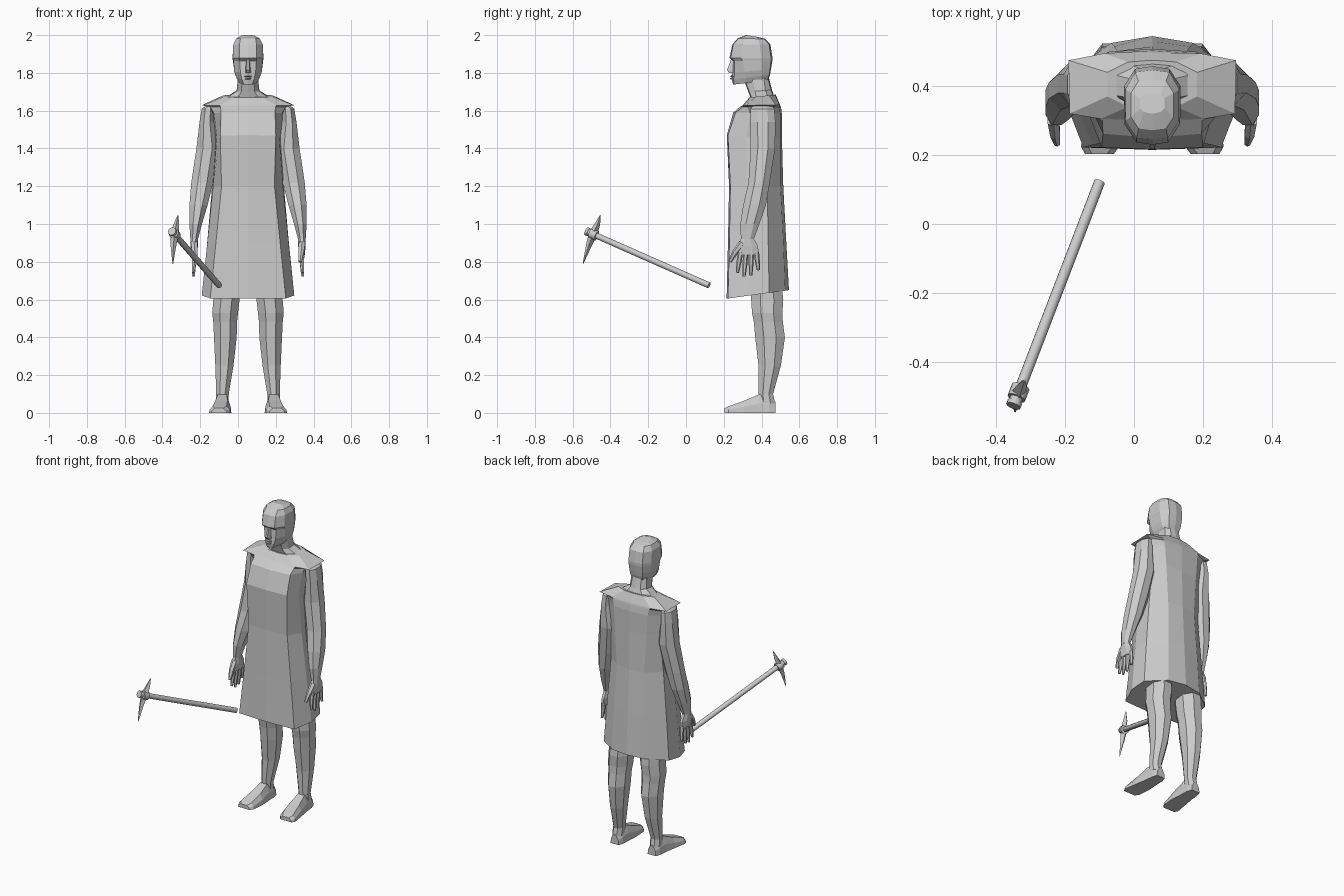
import bpy, bmesh, math
from mathutils import Vector

CX = 0.053  # body centre line
grey = bpy.data.materials.new("plain grey")
grey.diffuse_color = (0.6, 0.6, 0.6, 1)


def loft(name, rings, smooth=False):
    """Skin a list of equal point loops and cap both ends."""
    bm = bmesh.new()
    loops = [[bm.verts.new(p) for p in r] for r in rings]
    n = len(loops[0])
    for a, b in zip(loops, loops[1:]):
        for i in range(n):
            j = (i + 1) % n
            bm.faces.new((a[i], a[j], b[j], b[i]))
    bm.faces.new(loops[0][::-1])
    bm.faces.new(loops[-1])
    bmesh.ops.recalc_face_normals(bm, faces=bm.faces)
    me = bpy.data.meshes.new(name)
    bm.to_mesh(me)
    bm.free()
    me.materials.append(grey)
    ob = bpy.data.objects.new(name, me)
    bpy.context.collection.objects.link(ob)
    if smooth:
        bpy.ops.object.select_all(action='DESELECT')
        bpy.context.view_layer.objects.active = ob
        ob.select_set(True)
        bpy.ops.object.shade_smooth_by_angle(angle=math.radians(35))
    return ob


def section(zf, zb, f, c, d, e, k, g):
    """Symmetric body section: front middle, four side points, back middle."""
    half = [(0, f), c, d, e, k, (0, g)]
    pts = half + [(-x, y) for x, y in half[4:0:-1]]
    return [(CX + x, y, zf + (zb - zf) * (y - f) / (g - f)) for x, y in pts]


def limb(name, s, rings, n=8):
    """Stack of horizontal ovals: x, y, z, half width, half depth."""
    loft(name, [[(CX + s * (x + rx * math.cos(2 * math.pi * (i + .5) / n)),
                  y + ry * math.sin(2 * math.pi * (i + .5) / n), z)
                 for i in range(n)] for x, y, z, rx, ry in rings])


def rod(name, stops, n=6, smooth=False):
    """Round bar through (point, radius) stops."""
    axis = (Vector(stops[-1][0]) - Vector(stops[0][0])).normalized()
    u = axis.cross(Vector((1, 0, 0))).normalized()
    v = axis.cross(u)
    loft(name, [[Vector(p) + r * (u * math.cos(2 * math.pi * i / n) + v * math.sin(2 * math.pi * i / n))
                 for i in range(n)] for p, r in stops], smooth)


# Tunic: flared skirt, chest, overhanging shoulders, neckline
loft("tunic", [section(*r) for r in (
    (.605, .65, .215, (.20, .222), (.245, .337), (.237, .44), (.12, .525), .545),
    (.90, .92, .222, (.17, .230), (.215, .33), (.215, .435), (.11, .515), .53),
    (1.20, 1.20, .228, (.14, .235), (.185, .32), (.19, .43), (.10, .50), .515),
    (1.47, 1.45, .216, (.147, .222), (.165, .32), (.18, .45), (.115, .50), .508),
    (1.59, 1.58, .25, (.143, .262), (.18, .34), (.195, .45), (.125, .50), .508),
    (1.62, 1.62, .285, (.145, .30), (.20, .33), (.21, .46), (.13, .495), .503),
    (1.628, 1.63, .30, (.15, .305), (.24, .32), (.243, .475), (.14, .495), .498),
    (1.67, 1.685, .335, (.07, .34), (.13, .37), (.13, .44), (.07, .47), .475))])

# Neck spreading to the collar
loft("neck", [section(*r) for r in (
    (1.66, 1.675, .345, (.06, .35), (.118, .375), (.118, .435), (.06, .462), .467),
    (1.70, 1.71, .33, (.035, .335), (.06, .365), (.06, .42), (.035, .45), .455),
    (1.78, 1.79, .30, (.03, .305), (.052, .35), (.052, .41), (.03, .43), .435))])

# Head: jaw, face, brow and crown
loft("head", [section(*r) for r in (
    (1.738, 1.76, .25, (.022, .254), (.046, .32), (.05, .40), (.035, .43), .435),
    (1.765, 1.79, .243, (.032, .252), (.062, .32), (.064, .40), (.045, .44), .445),
    (1.80, 1.82, .245, (.04, .258), (.073, .31), (.073, .40), (.047, .445), .45),
    (1.862, 1.862, .25, (.044, .257), (.077, .30), (.08, .40), (.05, .45), .457),
    (1.88, 1.88, .23, (.046, .237), (.081, .29), (.082, .40), (.05, .45), .458),
    (1.95, 1.95, .246, (.045, .25), (.078, .30), (.078, .39), (.05, .44), .447),
    (1.982, 1.98, .272, (.04, .277), (.062, .31), (.062, .38), (.04, .415), .42),
    (2.0, 1.99, .32, (.025, .325), (.035, .335), (.035, .365), (.025, .375), .38))])

# Nose wedge and lips
loft("nose", [[(CX + s * w, y, z) for s, y in ((-1, .262), (-.4, f), (.4, f), (1, .262))]
              for z, w, f in ((1.875, .010, .240), (1.815, .017, .217), (1.80, .018, .228))])
for name, z, w in (("upper_lip", 1.783, .022), ("lower_lip", 1.769, .018)):
    loft(name, [[(CX + x, y, z + dz) for x, y in ((-w, .252), (-.006, f), (.006, f), (w, .252))]
                for dz, f in ((-.005, .240), (0, .233), (.006, .240))])

for s, side in ((-1, "right"), (1, "left")):
    # Arm from shoulder to wrist
    limb(side + "_arm", s, [
        (.185, .40, 1.635, .03, .05), (.212, .405, 1.61, .036, .068), (.218, .407, 1.54, .042, .072),
        (.214, .407, 1.40, .064, .07), (.242, .387, 1.22, .063, .061), (.262, .363, 1.10, .052, .065),
        (.277, .338, 1.0, .036, .055), (.285, .325, .92, .022, .037)])
    # Palm, four spread fingers and the thumb
    limb(side + "_palm", s, [(.285, .325, .925, .021, .036), (.285, .328, .88, .021, .058),
                             (.286, .332, .835, .016, .057)])
    X = CX + s * .286
    for i, (y0, y1, z1) in enumerate(((.288, .272, .742), (.317, .307, .722),
                                      (.346, .343, .727), (.373, .383, .755))):
        rod(f"{side}_finger_{i + 1}", [((X, y0, .85), .014), ((X, (y0 + y1) / 2, (.85 + z1) / 2), .013),
                                       ((X + s * .003, y1, z1), .008)])
    rod(side + "_thumb", [((X, .30, .90), .02), ((X - s * .004, .26, .85), .016),
                          ((X - s * .01, .232, .80), .009)])
    # Leg: thigh, knee, calf and ankle
    limb(side + "_leg", s, [
        (.11, .42, .75, .075, .085), (.114, .43, .60, .075, .092), (.121, .43, .53, .074, .087),
        (.121, .436, .48, .068, .083), (.12, .445, .40, .065, .085), (.125, .443, .25, .052, .064),
        (.135, .423, .10, .036, .041), (.137, .43, .05, .036, .045)])
    # Foot: wedge splayed outwards to the toes
    loft(side + "_foot", [[(CX + s * x, y, z) for x, z in
                           ((a, 0), (b, 0), (b - .004, h * .5), (b - .02, h), (a + .02, h), (a + .004, h * .5))]
                          for y, a, b, h in ((.473, .105, .165, .06), (.44, .095, .175, .085),
                                             (.385, .093, .18, .098), (.31, .088, .193, .065),
                                             (.225, .095, .207, .035), (.203, .112, .195, .025))])

# Pickaxe: handle, collar at the top end, and double-pointed blade
A, B = Vector((-.10, .122, .675)), Vector((-.35, -.528, .962))
rod("pickaxe_handle", [(A, .016), (A.lerp(B, .92), .016)], 12, True)
rod("pickaxe_collar", [(A.lerp(B, .915), .027), (A.lerp(B, .965), .027), (A.lerp(B, .966), .019),
                       (A.lerp(B, .98), .019), (A.lerp(B, .981), .022), (B, .022)], 12, True)
rod("pickaxe_blade", [((-.318, -.454, 1.045), .003), ((-.326, -.468, 1.0), .014),
                      ((-.336, -.492, .95), .023), ((-.342, -.515, .885), .015),
                      ((-.345, -.545, .79), .002)], 4)
